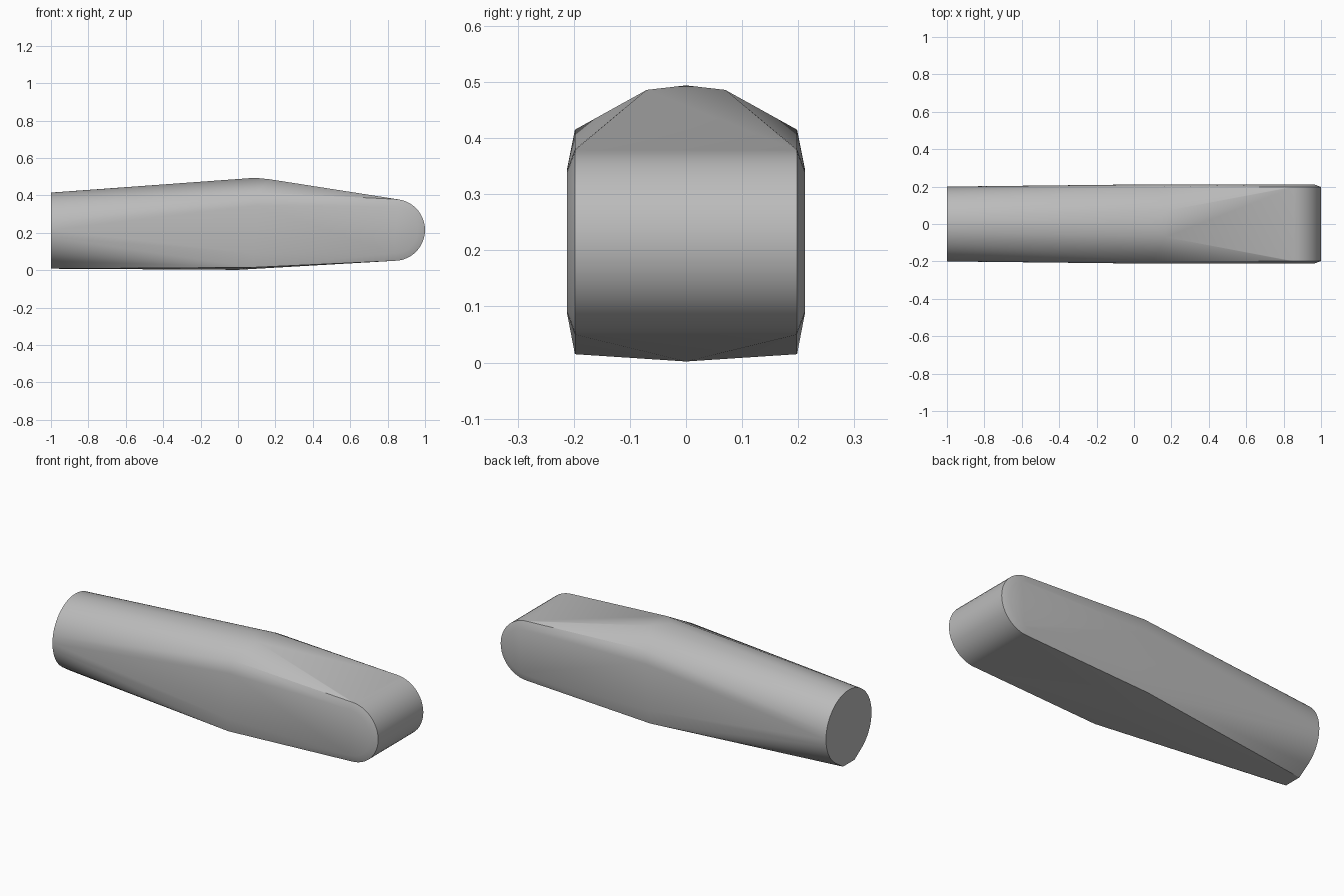
import bpy, bmesh, math

cube = bpy.data.objects.get("Cube")
if cube:
    bpy.data.objects.remove(cube, do_unlink=True)

grey = bpy.data.materials.new("plain_grey")
grey.use_nodes = True
colour = (0.5, 0.5, 0.5, 1)
grey.diffuse_color = colour
grey.node_tree.nodes["Principled BSDF"].inputs["Base Color"].default_value = colour

MID_Z = 0.215


def both_sides(points):
    return [(x, s * y, z) for x, y, z in points for s in (-1, 1)]


def nose_arc(radius, y, steps=24):
    """Half circle bulging towards +x."""
    angles = [math.pi * (i / steps - 0.5) for i in range(steps + 1)]
    return [(0.835 + radius * math.cos(a), y, MID_Z + radius * math.sin(a)) for a in angles]


# Round butt end, with a small flat foot along the bottom
points = [(-1, 0.2 * math.cos(a), MID_Z + 0.2 * math.sin(a))
          for a in (math.tau * i / 64 for i in range(64))]
points += both_sides([(-1, 0.05, 0.008)])

# Widest section: ridge peak, shoulders, bulged sides and keel
points += [(0.09, 0, 0.494), (0, 0, 0.002)]
points += both_sides([
    (0.17, 0.07, 0.486),
    (0.1, 0.198, 0.415),
    (0.1, 0.212, 0.345),
    (0.08, 0.212, 0.09),
    (0.08, 0.198, 0.015),
])

# Rounded nose with slightly bulged cheeks
points += both_sides(nose_arc(0.165, 0.198) + nose_arc(0.127, 0.212))

# Wrap all sections in one convex skin
bm = bmesh.new()
for p in points:
    bm.verts.new(p)
bmesh.ops.remove_doubles(bm, verts=bm.verts, dist=0.0001)
hull = bmesh.ops.convex_hull(bm, input=bm.verts)
loose = {g for g in hull["geom_interior"] + hull["geom_unused"]
         if isinstance(g, bmesh.types.BMVert)}
bmesh.ops.delete(bm, geom=list(loose), context="VERTS")
bmesh.ops.dissolve_limit(bm, angle_limit=math.radians(0.5), verts=bm.verts, edges=bm.edges)
bmesh.ops.recalc_face_normals(bm, faces=bm.faces)

mesh = bpy.data.meshes.new("handle_body")
bm.to_mesh(mesh)
bm.free()
mesh.materials.append(grey)
body = bpy.data.objects.new("handle_body", mesh)
bpy.context.collection.objects.link(body)

# Smooth the curves, keep the nose and butt edges crisp
bpy.ops.object.select_all(action="DESELECT")
body.select_set(True)
bpy.context.view_layer.objects.active = body
bpy.ops.object.shade_smooth_by_angle(angle=math.radians(30))
